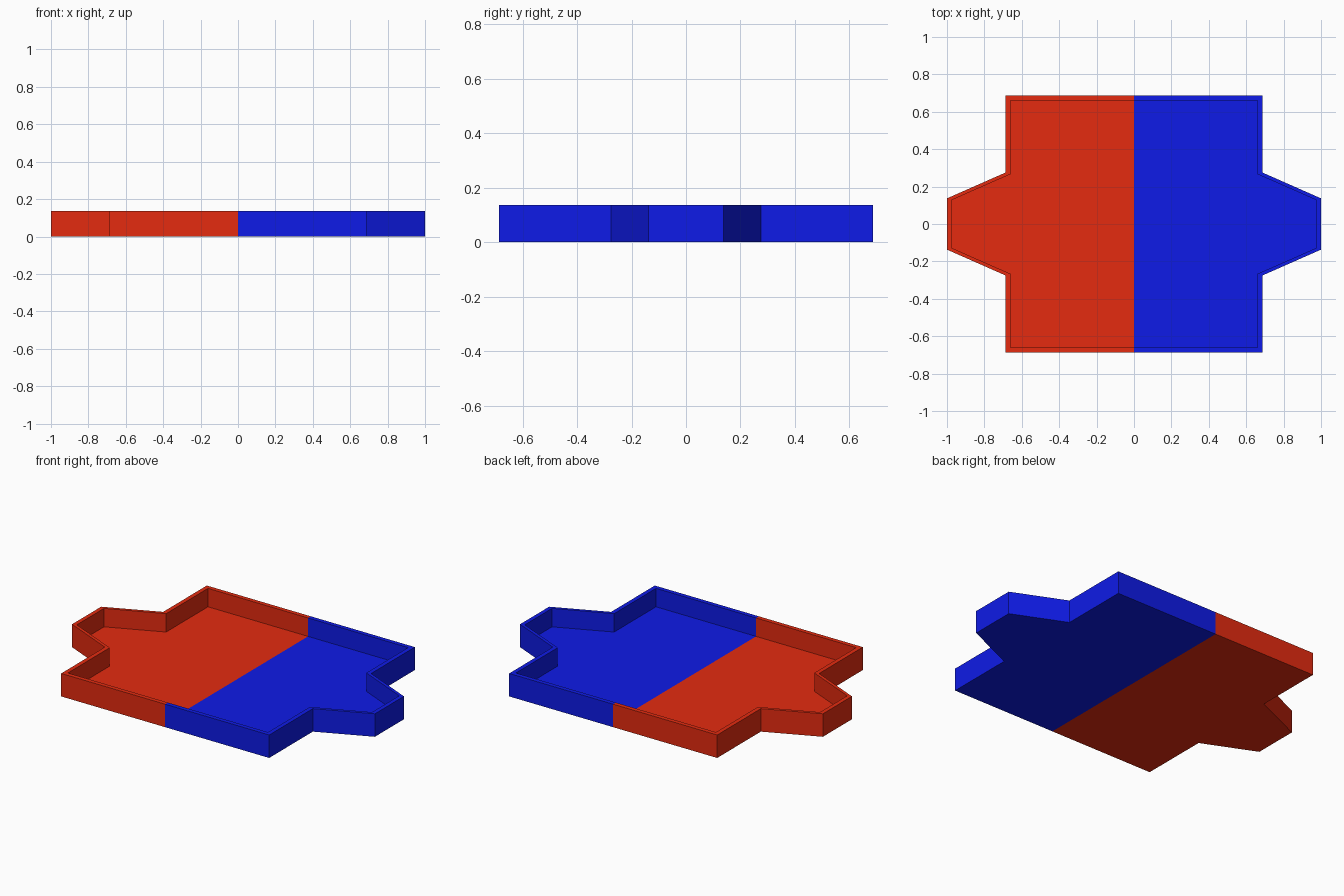
import bpy, bmesh

if "Cube" in bpy.data.objects:
    bpy.data.objects.remove(bpy.data.objects["Cube"])

HEIGHT, FLOOR = 0.137, 0.027

# Quarter outlines (x >= 0, y >= 0), from the split line round to the tab end
OUTER = [(0, 0.687), (0.687, 0.687), (0.687, 0.275), (1.0, 0.137)]
INNER = [(0, 0.661), (0.661, 0.661), (0.661, 0.266), (0.975, 0.128)]


def half_outline(quarter, side):
    """Mirror a quarter outline in y to get half of the tray."""
    pts = quarter + [(x, -y) for x, y in reversed(quarter)]
    return [(side * x, y) for x, y in pts]


def tray_half(name, side, color):
    bm = bmesh.new()

    def ring(quarter, z):
        return [bm.verts.new((x, y, z)) for x, y in half_outline(quarter, side)]

    # Rings in order: outer bottom, outer rim, inner rim, inner floor
    rings = [ring(OUTER, 0), ring(OUTER, HEIGHT),
             ring(INNER, HEIGHT), ring(INNER, FLOOR)]

    # Outer wall, rim top and inner wall
    for a, b in zip(rings, rings[1:]):
        for i in range(len(a) - 1):
            bm.faces.new((a[i], b[i], b[i + 1], a[i + 1]))

    # Underside and floor
    bm.faces.new(rings[0])
    bm.faces.new(list(reversed(rings[3])))
    if side < 0:
        bmesh.ops.reverse_faces(bm, faces=bm.faces[:])

    mesh = bpy.data.meshes.new(name)
    bm.to_mesh(mesh)
    bm.free()
    mat = bpy.data.materials.new(name + "_paint")
    mat.diffuse_color = color
    mat.use_nodes = True
    mat.node_tree.nodes["Principled BSDF"].inputs["Base Color"].default_value = mat.diffuse_color
    mesh.materials.append(mat)
    obj = bpy.data.objects.new(name, mesh)
    bpy.context.collection.objects.link(obj)


# The two coloured halves meet at x = 0
tray_half("blue_tray_half", 1, (0.0045, 0.011, 0.8, 1))
tray_half("red_tray_half", -1, (0.78, 0.024, 0.005, 1))
